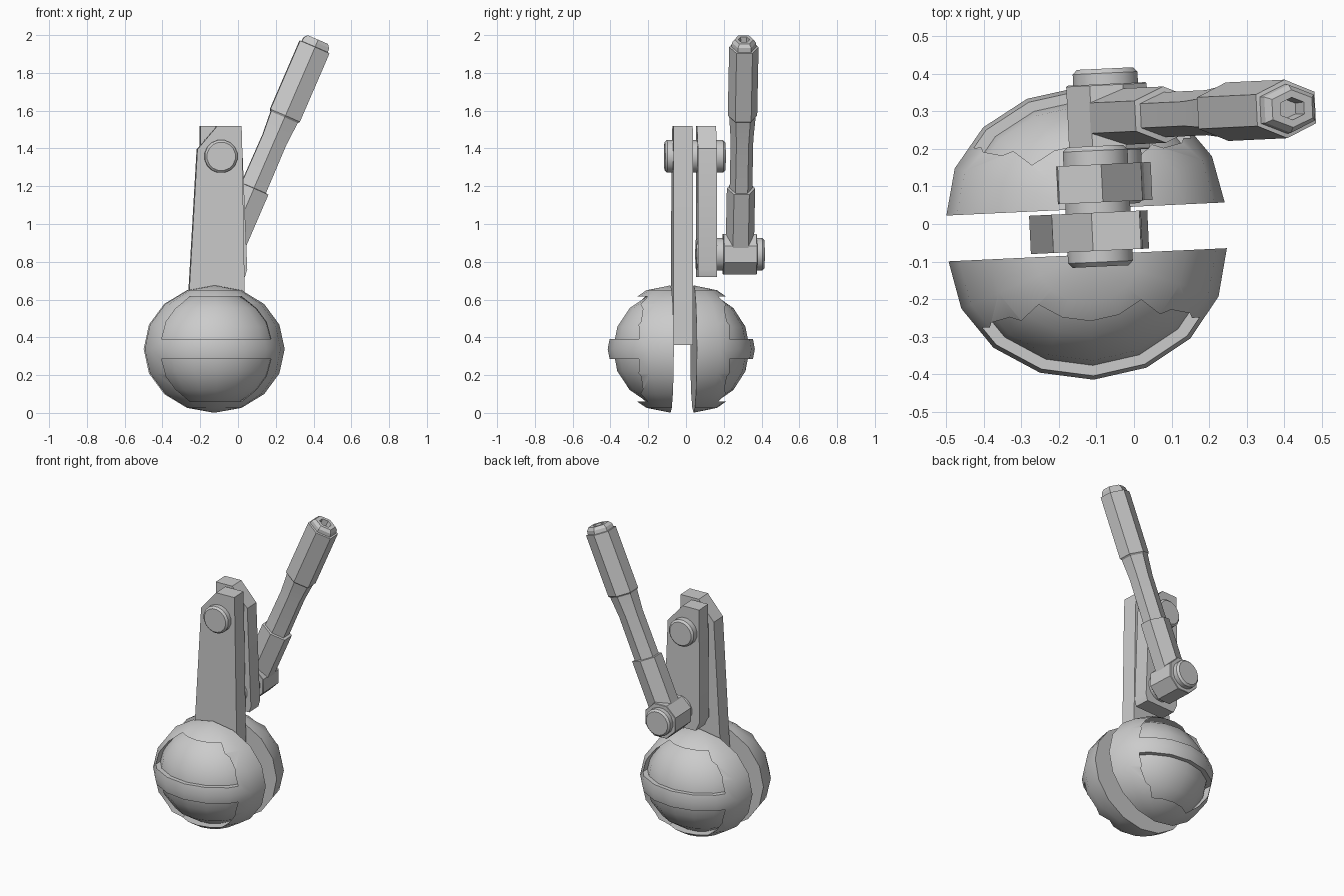
import bpy, bmesh, math
from mathutils import Vector, Matrix

if "Cube" in bpy.data.objects:
    bpy.data.objects.remove(bpy.data.objects["Cube"])

TILT = Matrix.Rotation(math.radians(2.7), 4, 'Z')   # whole leg is turned slightly
grey = bpy.data.materials.new("grey")
grey.diffuse_color = (0.6, 0.6, 0.6, 1)
grey.use_nodes = True
grey.node_tree.nodes["Principled BSDF"].inputs["Base Color"].default_value = grey.diffuse_color


def finish(name, bm, place=TILT, angle=30):
    bmesh.ops.recalc_face_normals(bm, faces=bm.faces)
    me = bpy.data.meshes.new(name)
    bm.to_mesh(me)
    bm.free()
    me.transform(place)
    me.materials.append(grey)
    me.shade_smooth()
    me.set_sharp_from_angle(angle=math.radians(angle))
    ob = bpy.data.objects.new(name, me)
    bpy.context.collection.objects.link(ob)
    return ob


def loft(rings, bm=None):
    """Skin a list of equal-length point rings and cap both ends."""
    bm = bm or bmesh.new()
    vs = [[bm.verts.new(p) for p in r] for r in rings]
    n = len(vs[0])
    for a, b in zip(vs, vs[1:]):
        for i in range(n):
            j = (i + 1) % n
            bm.faces.new((a[i], a[j], b[j], b[i]))
    bm.faces.new(vs[0][::-1])
    bm.faces.new(vs[-1])
    return bm


def prism(outline, y0, y1, bm=None):
    """Extrude an x-z outline along y."""
    return loft([[(x, y, z) for x, z in outline] for y in (y0, y1)], bm)


def pin(name, x, z, r, y0, y1, sides=16, bevel=0.012):
    """Round pin along y with chamfered ends."""
    prof = [(y0, r - bevel), (y0 + bevel, r), (y1 - bevel, r), (y1, r - bevel)]
    rings = [[(x + q * math.cos(math.tau * (i + .5) / sides), y,
               z + q * math.sin(math.tau * (i + .5) / sides))
              for i in range(sides)] for y, q in prof]
    return finish(name, loft(rings), angle=40)


# ---- split ball: two half balls with recessed panels ----
CX, CZ = -0.127, 0.338
RX, RZ = 0.371, 0.337


def half_ball(s, depth, base, side):
    bm = bmesh.new()
    bmesh.ops.create_uvsphere(bm, u_segments=16, v_segments=8, radius=1)
    bmesh.ops.bisect_plane(bm, geom=bm.verts[:] + bm.edges[:] + bm.faces[:], dist=1e-5,
                           plane_co=(0, 0, 0), plane_no=(0, -side, 0), clear_outer=True)
    bmesh.ops.holes_fill(bm, edges=[e for e in bm.edges if e.is_boundary], sides=0)
    bmesh.ops.scale(bm, vec=(RX * s, depth * s, RZ * s), verts=bm.verts)
    bmesh.ops.translate(bm, vec=(CX, base, CZ), verts=bm.verts)
    return bm


half_outline = [(0.29, 0.052), (0.265, 0.145), (0.215, 0.213), (0.137, 0.278)]
outline = half_outline + [(-x, z) for x, z in reversed(half_outline)]

for label, side, base, depth in (("front", -1, -0.076, 0.333), ("back", 1, 0.046, 0.325)):
    shell = finish(label + "_ball_shell", half_ball(1, depth, base, side))
    cut = bmesh.new()
    for m in (1, -1):
        prism([(CX + x, CZ + m * z) for x, z in outline],
              base + side * 0.03, base + side * 0.6, cut)
    cutter = finish("panel_cutter", cut)
    cutter.hide_render = True
    mod = shell.modifiers.new("panels", 'BOOLEAN')
    mod.operation, mod.solver, mod.object = 'DIFFERENCE', 'EXACT', cutter
    bpy.context.view_layer.objects.active = shell
    bpy.ops.object.modifier_apply(modifier=mod.name)
    bpy.data.objects.remove(cutter)
    shell.data.set_sharp_from_angle(angle=math.radians(30))
    # inner ball that forms the recessed panel surface
    finish(label + "_ball_panels", half_ball(0.91, depth, base + side * 0.002, side))

# ---- lower and middle links: straight bars with one chamfered top corner ----
finish("lower_link", prism([(-0.278, 0.36), (0.037, 0.36), (0.02, 1.38), (0.016, 1.52),
                            (-0.112, 1.52), (-0.218, 1.395)], -0.067, 0.035))
finish("middle_link", prism([(-0.17, 0.72), (0.04, 0.72), (0.052, 0.76), (0.026, 1.4),
                             (-0.08, 1.52), (-0.196, 1.52), (-0.196, 1.38),
                             (-0.2, 0.78)], 0.062, 0.163))

# ---- hinge pins ----
pin("upper_pin", -0.094, 1.358, 0.088, -0.109, 0.212)
pin("lower_pin", -0.058, 0.84, 0.088, 0.055, 0.417)
pin("arm_hub", -0.056, 0.84, 0.116, 0.198, 0.376, sides=8, bevel=0.003)

# ---- upper arm: stretched hexagonal rod with stepped thickness and hollow tip ----
lean = math.radians(23.4)
axis = Vector((math.sin(lean), 0, math.cos(lean)))
across = Vector((math.cos(lean), 0, -math.sin(lean)))
origin = Vector((-0.056, 0.287, 0.84))
# distance along the arm, half width across, half width in y
stations = [(0.0, 0.085, 0.075), (0.38, 0.085, 0.075), (0.382, 0.07, 0.06),
            (0.66, 0.068, 0.06), (0.79, 0.077, 0.07), (0.80, 0.085, 0.078),
            (1.195, 0.085, 0.078), (1.197, 0.075, 0.066), (1.22, 0.072, 0.064),
            (1.238, 0.058, 0.05), (1.238, 0.034, 0.03), (1.19, 0.03, 0.026)]
hexagon = [(1, 0.54), (0, 1), (-1, 0.54), (-1, -0.54), (0, -1), (1, -0.54)]
rings = [[origin + axis * d + across * (u * wu) + Vector((0, v * wv, 0))
          for u, v in hexagon] for d, wu, wv in stations]
finish("upper_arm", loft(rings), angle=20)
